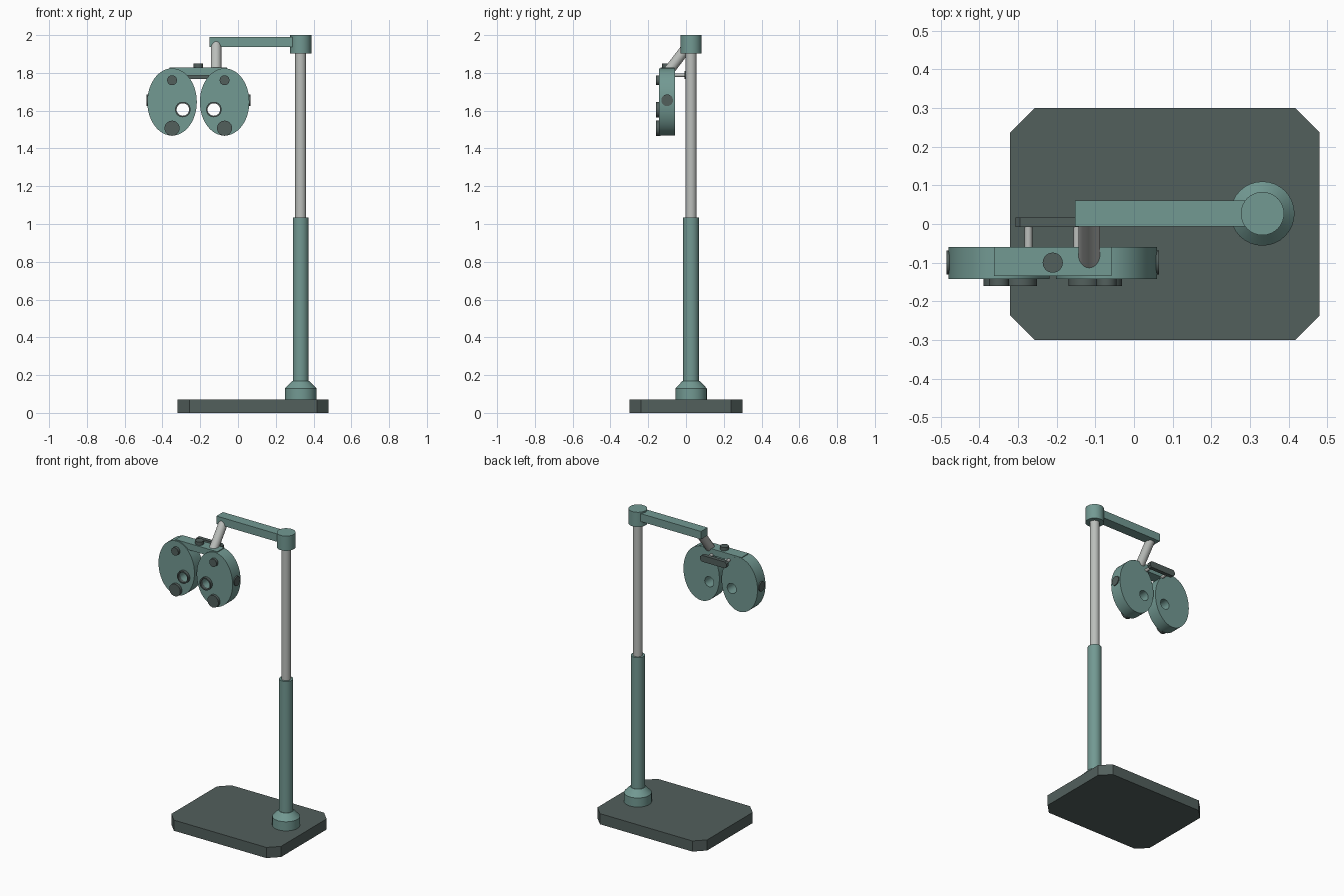
import bpy, bmesh
from math import cos, sin, pi, radians
from mathutils import Vector

if "Cube" in bpy.data.objects:
    bpy.data.objects.remove(bpy.data.objects["Cube"])


def material(name, rgb):
    m = bpy.data.materials.new(name)
    m.diffuse_color = (*rgb, 1)
    m.use_nodes = True
    m.node_tree.nodes["Principled BSDF"].inputs["Base Color"].default_value = m.diffuse_color
    return m


TEAL = material("teal_paint", (0.17, 0.32, 0.29))
DARK = material("dark_plastic", (0.085, 0.115, 0.108))
METAL = material("metal", (0.50, 0.52, 0.50))


def finish(name, bm, mat, smooth=True):
    bmesh.ops.recalc_face_normals(bm, faces=bm.faces)
    me = bpy.data.meshes.new(name)
    bm.to_mesh(me)
    bm.free()
    me.materials.append(mat)
    ob = bpy.data.objects.new(name, me)
    bpy.context.collection.objects.link(ob)
    if smooth:
        bpy.ops.object.select_all(action='DESELECT')
        ob.select_set(True)
        bpy.context.view_layer.objects.active = ob
        bpy.ops.object.shade_smooth_by_angle(angle=radians(30))
    return ob


def rod(name, a, b, r, mat, r2=None, seg=32):
    """Cylinder or cone from point a to point b."""
    a, b = Vector(a), Vector(b)
    bm = bmesh.new()
    bmesh.ops.create_cone(bm, cap_ends=True, segments=seg, radius1=r,
                          radius2=r if r2 is None else r2, depth=(b - a).length)
    q = Vector((0, 0, 1)).rotation_difference(b - a)
    for v in bm.verts:
        v.co = q @ v.co + (a + b) / 2
    return finish(name, bm, mat)


def slab(name, lo, hi, mat, chamfer=0, axis=2):
    """Box whose edges parallel to the axis can be chamfered."""
    bm = bmesh.new()
    bmesh.ops.create_cube(bm, size=1)
    for v in bm.verts:
        v.co = [l + (c + 0.5) * (h - l) for l, h, c in zip(lo, hi, v.co)]
    if chamfer:
        edges = [e for e in bm.edges
                 if abs((e.verts[0].co - e.verts[1].co).normalized()[axis]) > 0.9]
        bmesh.ops.bevel(bm, geom=edges, offset=chamfer, segments=1, affect='EDGES')
    return finish(name, bm, mat, smooth=False)


def pierced_disc(name, outer, inner, y0, y1, mat, seg=48):
    """Elliptical disc along y with a through hole; ellipses are (x, z, rx, rz)."""
    bm = bmesh.new()
    loops = []
    for (x, z, rx, rz), y in ((outer, y0), (outer, y1), (inner, y1), (inner, y0)):
        loops.append([bm.verts.new((x + rx * cos(2 * pi * i / seg), y,
                                    z + rz * sin(2 * pi * i / seg))) for i in range(seg)])
    for k in range(4):
        p, q = loops[k], loops[(k + 1) % 4]
        for i in range(seg):
            j = (i + 1) % seg
            bm.faces.new((p[i], p[j], q[j], q[i]))
    return finish(name, bm, mat)


# stand
PX, PY = 0.332, 0.027
slab("base_plate", (-0.32, -0.30, 0), (0.48, 0.30, 0.07), DARK, chamfer=0.063)
rod("column_foot", (PX, PY, 0.065), (PX, PY, 0.13), 0.083, TEAL)
rod("column_foot_cone", (PX, PY, 0.13), (PX, PY, 0.17), 0.083, TEAL, r2=0.045)
rod("lower_column", (PX, PY, 0.15), (PX, PY, 1.035), 0.042, TEAL)
rod("upper_column", (PX, PY, 1.0), (PX, PY, 1.93), 0.029, METAL)
rod("column_cap", (PX, PY, 1.903), (PX, PY, 2.0), 0.056, TEAL)

# arm and hanger
slab("arm", (-0.152, PY - 0.034, 1.938), (PX, PY + 0.034, 1.99), TEAL)
rod("hanger_rod", (-0.116, 0.018, 1.953), (-0.116, -0.098, 1.802), 0.028, METAL)

# bridge between the two lens housings
CX, CY = -0.21, -0.10
slab("bridge", (CX - 0.152, CY - 0.034, 1.785), (CX + 0.152, CY + 0.04, 1.828), TEAL)
rod("bridge_knob", (CX, CY, 1.82), (CX, CY, 1.85), 0.026, DARK)
slab("forehead_rest", (CX - 0.096, -0.008, 1.768), (CX + 0.096, 0.017, 1.81),
     DARK, chamfer=0.011, axis=1)

# mirrored lens housings with their knobs
for side, s in (("left", -1), ("right", 1)):
    hx, ex = CX + s * 0.139, CX + s * 0.082
    hole = (ex, 1.606, 0.033, 0.033)
    pierced_disc(side + "_housing", (hx, 1.646, 0.131, 0.178), hole, -0.142, -0.059, TEAL)
    pierced_disc(side + "_eyepiece_ring", (ex, 1.606, 0.041, 0.041), hole,
                 -0.16, -0.138, DARK, seg=32)
    rod(side + "_lower_dial", (hx, -0.135, 1.507), (hx, -0.16, 1.507), 0.04, DARK)
    rod(side + "_upper_dial", (hx, -0.135, 1.761), (hx, -0.16, 1.761), 0.026, DARK)
    rod(side + "_side_knob", (hx + s * 0.115, CY, 1.655), (hx + s * 0.136, CY, 1.655),
        0.031, DARK)
    rx = CX + s * 0.063
    rod(side + "_rest_post", (rx, -0.07, 1.788), (rx, 0.0, 1.788), 0.01, METAL, seg=20)
